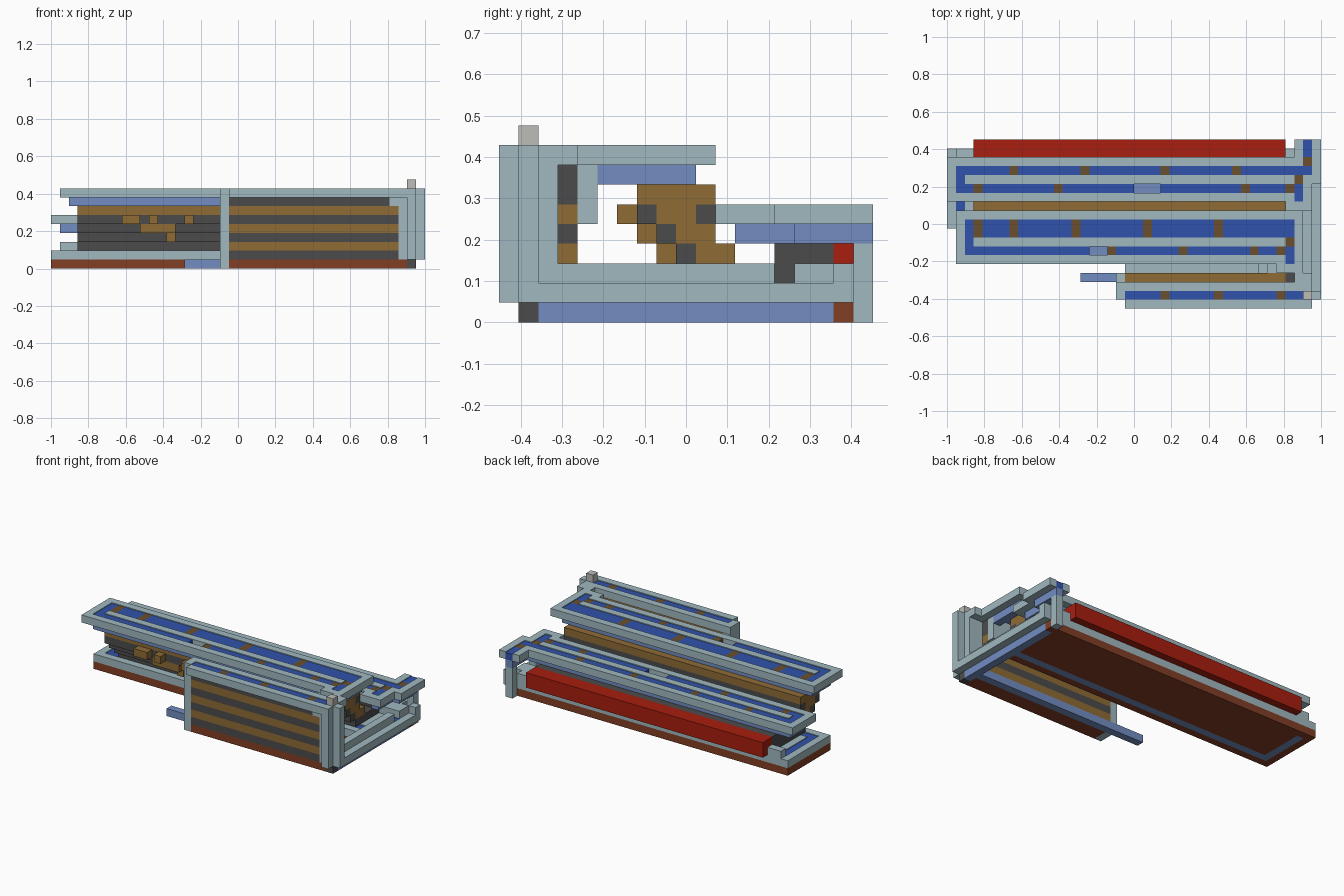
import bpy
import bmesh

cube = bpy.data.objects.get("Cube")
if cube:
    bpy.data.objects.remove(cube)

U = 2 / 42            # size of one block
OX, OY = 21, 9.5      # block grid origin


def material(name, rgb):
    lin = [((c / 255 + 0.055) / 1.055) ** 2.4 for c in rgb] + [1]
    m = bpy.data.materials.new(name)
    m.use_nodes = True
    m.diffuse_color = lin
    m.node_tree.nodes["Principled BSDF"].inputs["Base Color"].default_value = lin
    return m


TEAL = material("pale_teal", (160, 184, 191))
ICE = material("periwinkle", (114, 141, 193))
WATER = material("deep_blue", (48, 82, 172))
WOOD = material("wood", (143, 107, 53))
DARK = material("charcoal", (75, 75, 75))
RED = material("red", (168, 30, 14))
BROWN = material("red_brown", (130, 62, 36))
GREY = material("light_grey", (188, 188, 183))
MARK = material("dull_brown", (106, 80, 46))


def block(x, y, z):
    """Cells of a box; each argument is one index or an inclusive range."""
    spans = [(v, v) if isinstance(v, int) else v for v in (x, y, z)]
    (a, b), (c, d), (e, f) = spans
    return {(i, j, k) for i in range(a, b + 1) for j in range(c, d + 1) for k in range(e, f + 1)}


def part(name, mat, cells, drop=0.0):
    """Mesh the outer skin of a set of cells; drop lowers exposed tops."""
    bm = bmesh.new()
    for cell in cells:
        for axis in range(3):
            for side in (0, 1):
                near = list(cell)
                near[axis] += 2 * side - 1
                if tuple(near) in cells:
                    continue
                p, q = (axis + 1) % 3, (axis + 2) % 3
                ring = []
                for s, t in ((0, 0), (1, 0), (1, 1), (0, 1)):
                    v = list(cell)
                    v[axis] += side
                    v[p] += s
                    v[q] += t
                    low = drop if v[2] > cell[2] else 0
                    ring.append(bm.verts.new(((v[0] - OX) * U, (v[1] - OY) * U, (v[2] - low) * U)))
                bm.faces.new(ring if side else ring[::-1])
    bmesh.ops.remove_doubles(bm, verts=bm.verts, dist=0.0005)
    bmesh.ops.dissolve_limit(bm, angle_limit=0.01, verts=bm.verts, edges=bm.edges)
    me = bpy.data.meshes.new(name)
    bm.to_mesh(me)
    bm.free()
    me.materials.append(mat)
    ob = bpy.data.objects.new(name, me)
    bpy.context.collection.objects.link(ob)
    return ob


def rim(path):
    """Cells surrounding a flat channel path, kept inside the footprint."""
    around = {(i + a, j + b, k) for i, j, k in path for a in (-1, 0, 1) for b in (-1, 0, 1)}
    return {c for c in around - path if 0 <= c[0] < 42 and 0 <= c[1] < 19}


def channel(name, path, marks, gap=frozenset(), floor=True, skip=frozenset()):
    part(name + "_walls", TEAL, rim(path) - skip)
    if floor:
        part(name + "_floor", ICE, {(i, j, k - 1) for i, j, k in path})
    part(name + "_water", WATER, path - marks - gap, 0.1)
    if marks:
        part(name + "_markers", MARK, marks, 0.1)


def row(xs, y, z):
    return set().union(*(block(x, y, z) for x in xs))


# Upper channel loop
upper = (block((2, 38), (8, 9), 8) | block((2, 38), 6, 8)
         | block(2, 7, 8) | block(38, (5, 7), 8))
channel("upper_channel", upper,
        row((3, 7, 14, 22, 30), (8, 9), 8) | row((18, 26, 34, 37), 6, 8) | block(38, 7, 8),
        block((16, 17), 6, 8))

# Rear channel loop with the outlet at the back corner
rear = (block((1, 40), 15, 5) | block((1, 39), 13, 5) | block(1, 14, 5)
        | block(39, (12, 14), 5) | block(40, (15, 18), 5))
channel("rear_channel", rear,
        row((7, 15, 24, 32), 15, 5) | row((3, 12, 33, 38), 13, 5)
        | block(39, 14, 5) | block(40, 16, 5),
        block((21, 23), 13, 5))

# Front channel on top of the striped panel
channel("front_channel", block((20, 39), 1, 8), row((24, 30, 37), 1, 8),
        floor=False, skip=block(19, (0, 2), 8))

# Floor platform with its sunken channel
low = block((1, 39), 10, 1) | block(1, (10, 16), 1)
low_floor = {(i, j, 0) for i, j, k in low}
part("platform", BROWN, block((0, 39), (9, 17), 0) - low_floor | block(40, 17, 0))
part("platform_channel_floor", ICE, low_floor | block(40, (2, 16), 0))
part("platform_channel_water", WATER, low | block(40, (2, 16), 1), 0.1)
part("platform_walls", TEAL, block((0, 39), (9, 17), 1) - low
     | block((1, 2), 17, 2) | block((38, 39), (15, 17), 2))

# Side duct walls and cover
part("side_duct", TEAL, block(41, (2, 16), 1) | block(39, (2, 8), 1)
     | block(40, (2, 13), 2) | block(40, (15, 16), 2))

# Front lift shaft
part("front_shaft", TEAL, block(40, 0, (1, 7)) | block(41, 1, (1, 8)) | block(40, 2, (2, 7))
     | block(39, 1, (1, 7)) | block(38, 1, 7) | block(39, 2, (1, 7))
     | block((39, 40), 3, 8))
part("shaft_base", DARK, block(40, 1, 0))
part("shaft_water", WATER, block(40, 1, (1, 7)))
part("shaft_cap", GREY, block(40, 1, 9))

# Rear lift shaft
part("rear_shaft", TEAL, block(40, 18, (0, 3)) | block(41, 17, (1, 2)) | block(39, 17, 2))

# Striped front panel and the offset panel behind it
part("front_sill", BROWN, block((20, 39), (1, 2), 0))
for k in range(1, 8):
    end = 37 if k == 7 else 38
    a, b = (DARK, WOOD) if k % 2 else (WOOD, DARK)
    part(f"front_panel_row_{k}", a, block((20, end), 1, k))
    part(f"inner_panel_row_{k}", b, block((20, 37), 3, k))
    part(f"inner_panel_end_{k}", b if k < 7 else DARK, block(38, 3, k))
part("front_end_post", TEAL, block(19, (1, 2), (0, 8)) | block(19, 3, (1, 7)))
part("outlet_bar", ICE, block((15, 39), 3, 0))

# Stepped rail from the inner panel to the upper channel
part("stepped_rail", TEAL, block((20, 34), 4, 5) | block(35, 4, (5, 6)) | block((36, 38), 4, (5, 7)))

# Central stepped machine
part("machine_wood", WOOD, block((3, 37), (7, 10), 6) | block((3, 37), (8, 9), 5)
     | block((3, 37), (9, 10), 4) | block((3, 37), (10, 11), 3))
part("machine_dark", DARK, row(((3, 37),), 7, 5) | block((3, 37), 10, 5) | block((3, 37), 8, 4)
     | block((3, 37), 9, 3) | block((3, 37), (10, 14), 2) | block((3, 37), (14, 16), (2, 3)))
part("machine_face_blocks", WOOD, block((8, 9), 6, 5) | block(11, 6, 5) | block((10, 13), 7, 4)
     | block(13, 8, 3) | block(15, 6, 5))

# Long red store along the back
part("rear_store", RED, block((3, 37), (17, 18), (2, 3)))
